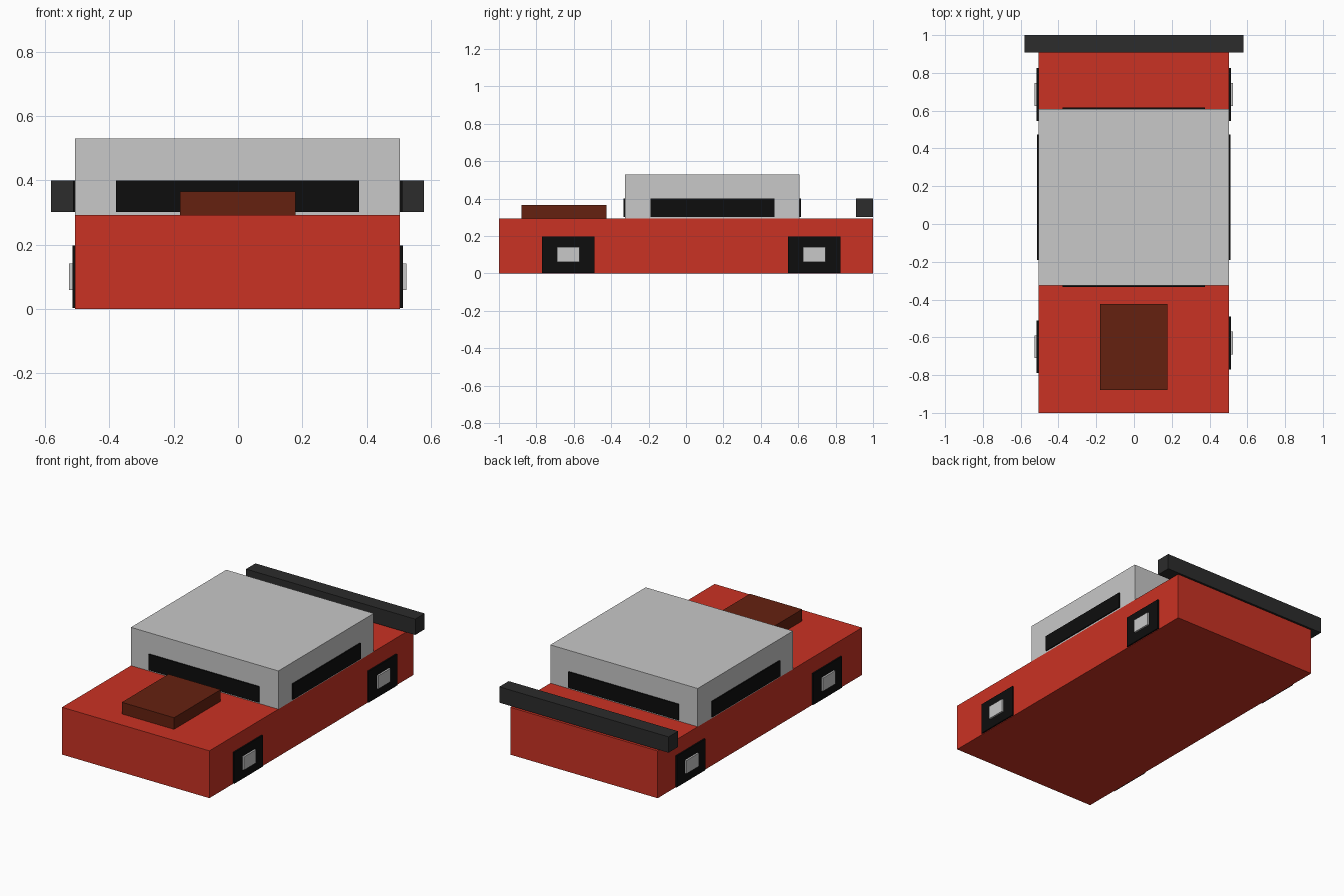
import bpy

cube = bpy.data.objects.get("Cube")
if cube:
    bpy.data.objects.remove(cube, do_unlink=True)


def material(name, rgb):
    m = bpy.data.materials.new(name)
    m.use_nodes = True
    m.diffuse_color = (*rgb, 1)
    m.node_tree.nodes["Principled BSDF"].inputs["Base Color"].default_value = (*rgb, 1)
    return m


red = material("red", (0.59, 0.032, 0.017))
grey = material("light grey", (0.58, 0.58, 0.58))
brown = material("brown", (0.13, 0.015, 0.005))
charcoal = material("charcoal", (0.025, 0.025, 0.025))
black = material("black", (0.004, 0.004, 0.004))


def box(name, mat, x, y, z):
    """Box spanning the given (low, high) ranges."""
    spans = (x, y, z)
    bpy.ops.mesh.primitive_cube_add(size=1)
    ob = bpy.context.object
    ob.name = name
    ob.location = [(a + b) / 2 for a, b in spans]
    ob.scale = [b - a for a, b in spans]
    bpy.ops.object.transform_apply(location=True, rotation=False, scale=True)
    ob.data.materials.append(mat)
    return ob


# Body, cabin, hood scoop and rear wing
width = (-0.506, 0.504)
cabin_y = (-0.325, 0.608)
box("body", red, width, (-1, 1), (0, 0.293))
box("cabin", grey, width, cabin_y, (0.293, 0.53))
box("hood_scoop", brown, (-0.18, 0.178), (-0.88, -0.424), (0.293, 0.365))
box("rear_wing", charcoal, (-0.581, 0.579), (0.908, 1), (0.302, 0.4))

# Windows as thin plates on all four cabin walls
glass_z = (0.302, 0.4)
for name, wall, out in (("windshield", cabin_y[0], -0.008), ("rear_window", cabin_y[1], 0.008)):
    box(name, black, (-0.379, 0.376), sorted((wall, wall + out)), glass_z)

# Side windows, wheel plates and hubs; the front wheels sit slightly staggered
for side, wall, sign, shift in (("left", width[1], 1, 0), ("right", width[0], -1, -0.02)):
    def outward(depth):
        return sorted((wall, wall + sign * depth))

    box(side + "_window", black, outward(0.007), (-0.19, 0.473), glass_z)
    for end, y in (("front", -0.63 + shift), ("rear", 0.686)):
        box(f"{end}_{side}_wheel", black, outward(0.009), (y - 0.14, y + 0.14), (0.003, 0.197))
        box(f"{end}_{side}_hub", grey, outward(0.02), (y - 0.06, y + 0.06), (0.06, 0.142))
